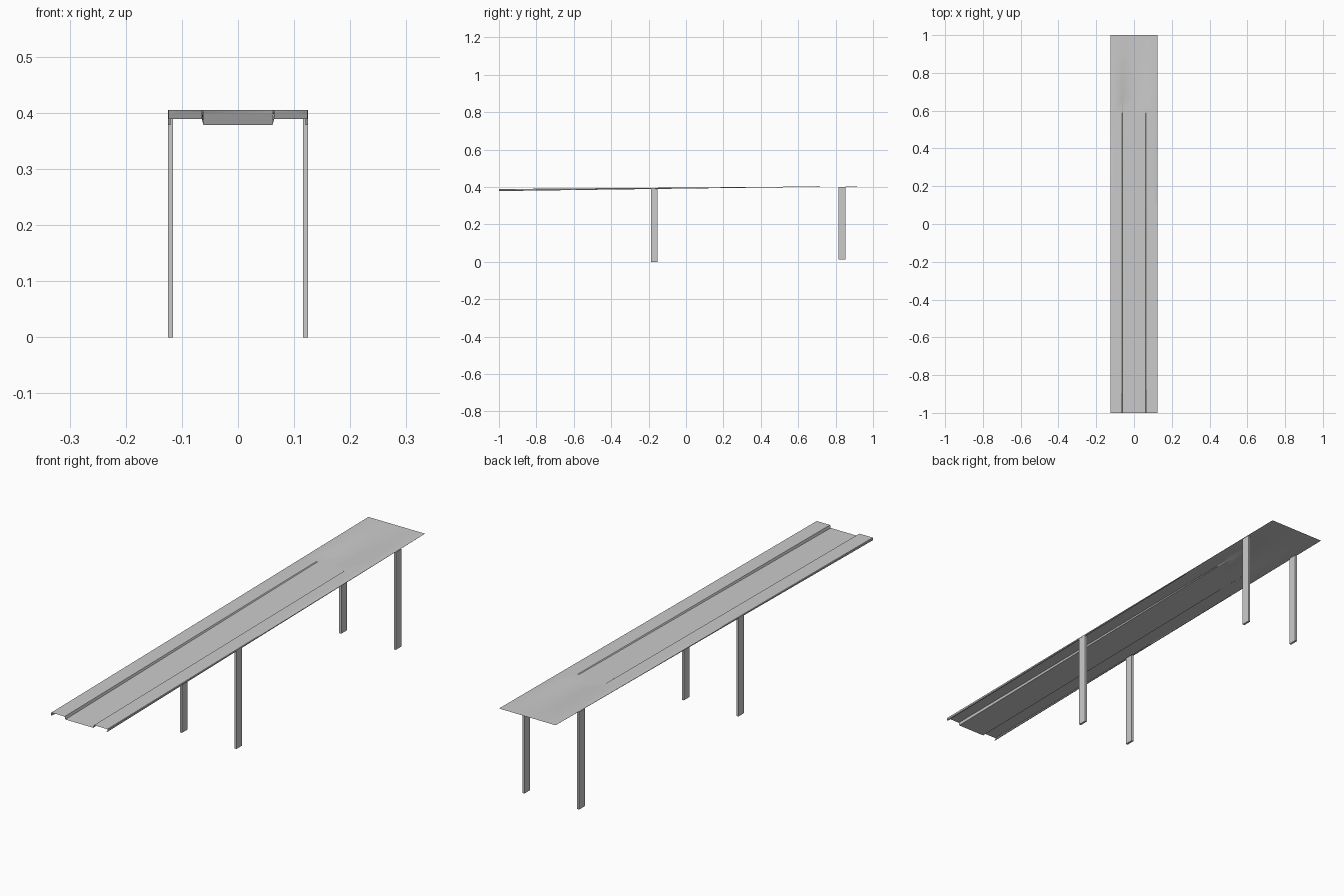
import bpy, bmesh, math

if "Cube" in bpy.data.objects:
    bpy.data.objects.remove(bpy.data.objects["Cube"])

def make_object(name, bm):
    bmesh.ops.recalc_face_normals(bm, faces=bm.faces)
    mesh = bpy.data.meshes.new(name)
    bm.to_mesh(mesh)
    bm.free()
    obj = bpy.data.objects.new(name, mesh)
    bpy.context.collection.objects.link(obj)
    return obj

# Sloping sheet: a folded profile at the front flattens out toward the back
Z_FRONT, Z_BACK, STEPS = 0.389, 0.405, 24
# half profile: x, drop below the wing surface at the front end
half = [(0.0, 0.011), (0.0615, 0.011), (0.0645, 0.0), (0.105, 0.0),
        (0.1235, 0.0), (0.125, 0.002), (0.125, 0.009), (0.1235, 0.011), (0.120, 0.011)]
profile = [(-x, d) for x, d in reversed(half[1:])] + half

bm = bmesh.new()
rows = []
for i in range(STEPS + 1):
    t = i / STEPS
    wing = Z_FRONT + (Z_BACK - Z_FRONT) * t
    rows.append([bm.verts.new((x, -1 + 2 * t, wing - d * (1 - t))) for x, d in profile])
for a, b in zip(rows, rows[1:]):
    for j in range(len(profile) - 1):
        bm.faces.new((a[j], a[j + 1], b[j + 1], b[j]))
deck = make_object("ramp_deck", bm)
bpy.context.view_layer.objects.active = deck
deck.select_set(True)
bpy.ops.object.shade_smooth_by_angle(angle=math.radians(30))

# Flat rectangular legs under both edges
def leg(name, x, y, z0, z1):
    bm = bmesh.new()
    bmesh.ops.create_cube(bm, size=1)
    bmesh.ops.scale(bm, vec=(0.009, 0.036, z1 - z0), verts=bm.verts)
    bmesh.ops.translate(bm, vec=(x, y, (z0 + z1) / 2), verts=bm.verts)
    make_object(name, bm)

for side, sx in (("left", -1), ("right", 1)):
    leg(f"front_leg_{side}", sx * 0.1203, -0.17, 0.0, 0.391)
    leg(f"back_leg_{side}", sx * 0.1203, 0.834, 0.012, 0.401)
